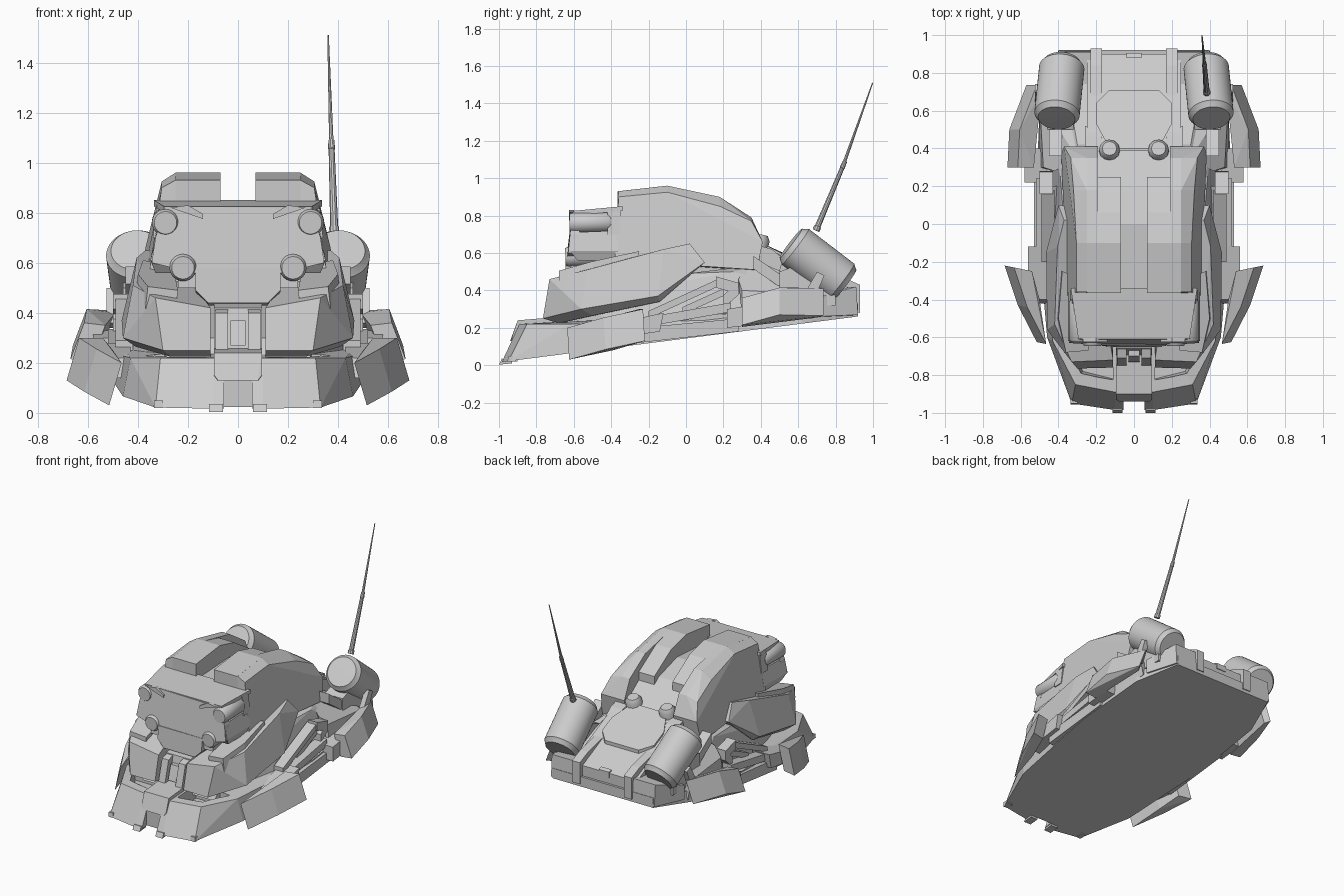
import bpy, bmesh, math
from mathutils import Vector

if "Cube" in bpy.data.objects:
    bpy.data.objects.remove(bpy.data.objects["Cube"])

grey = bpy.data.materials.new("armour_grey")
grey.use_nodes = True
grey.diffuse_color = (0.6, 0.6, 0.6, 1)
grey.node_tree.nodes["Principled BSDF"].inputs["Base Color"].default_value = (0.6, 0.6, 0.6, 1)


def finish(name, bm, smooth=False):
    bmesh.ops.recalc_face_normals(bm, faces=bm.faces)
    mesh = bpy.data.meshes.new(name)
    bm.to_mesh(mesh)
    bm.free()
    mesh.materials.append(grey)
    ob = bpy.data.objects.new(name, mesh)
    bpy.context.collection.objects.link(ob)
    if smooth:
        bpy.ops.object.select_all(action='DESELECT')
        ob.select_set(True)
        bpy.context.view_layer.objects.active = ob
        bpy.ops.object.shade_smooth_by_angle(angle=math.radians(35))
    return ob


def facet(name, pts, both=True):
    """Faceted solid around points; both joins the points with their mirror image."""
    pts = [Vector(p) for p in pts]
    if both:
        pts += [Vector((-p.x, p.y, p.z)) for p in pts]
    bm = bmesh.new()
    for p in pts:
        bm.verts.new(p)
    out = bmesh.ops.convex_hull(bm, input=bm.verts)
    junk = {v for v in out["geom_interior"] + out["geom_unused"] if isinstance(v, bmesh.types.BMVert)}
    bmesh.ops.delete(bm, geom=list(junk), context='VERTS')
    bmesh.ops.dissolve_limit(bm, angle_limit=0.12, verts=bm.verts, edges=bm.edges)
    return finish(name, bm)


def pair(name, pts):
    """A separate faceted solid on each side."""
    for side, s in (("left", 1), ("right", -1)):
        facet(side + "_" + name, [(s * x, y, z) for x, y, z in pts], False)


def slab(x0, x1, profile):
    """Points of a side profile (y, z) spanning x0 to x1."""
    return [(x, y, z) for x in (x0, x1) for y, z in profile]


def swept(pts, dx, dy, dz):
    """Points plus a copy moved by an offset."""
    return pts + [(x + dx, y + dy, z + dz) for x, y, z in pts]


def tube(name, a, b, rings, sides=24):
    """Turned solid from a to b; rings are (fraction along, radius)."""
    a, b = Vector(a), Vector(b)
    turn = (b - a).to_track_quat('Z', 'Y')
    bm = bmesh.new()
    loops = []
    for t, r in rings:
        loops.append([bm.verts.new(a.lerp(b, t) + turn @ Vector(
            (r * math.cos(k * math.tau / sides), r * math.sin(k * math.tau / sides), 0)))
            for k in range(sides)])
    for lo, hi in zip(loops, loops[1:]):
        for k in range(sides):
            j = (k + 1) % sides
            bm.faces.new((lo[k], lo[j], hi[j], hi[k]))
    bm.faces.new(loops[0])
    bm.faces.new(loops[-1])
    return finish(name, bm, True)


def tubes(name, a, b, rings, sides=24):
    for side, s in (("left", 1), ("right", -1)):
        tube(side + "_" + name, (s * a[0], *a[1:]), (s * b[0], *b[1:]), rings, sides)


def floor(y):
    """Height of the pitched underside."""
    return 0.015 + 0.128 * (y + 1)


def cut(ob, name, pts):
    tool = facet(name, pts, False)
    tool.hide_render = True
    tool.hide_viewport = True
    mod = ob.modifiers.new(name, 'BOOLEAN')
    mod.object = tool
    mod.operation = 'DIFFERENCE'
    mod.solver = 'EXACT'


# Lower hull with pitched flat underside
rim = [(.33, -.95), (.46, -.6), (.52, .1), (.5, .62), (.39, .92)]
base = facet("lower_hull", [(x, y, floor(y)) for x, y in rim] + [(.1, -.985, floor(-.985)),
             (.1, -.89, .22), (.31, -.85, .22), (.43, -.62, .22), (.51, .1, .24), (.49, .62, .3), (.39, .92, .33)])
for s in (1, -1):
    cut(base, "nose_trough_cutter", [(s * x, y, z) for x, y, z in
        [(.11, -.83, .3), (.29, -.8, .3), (.38, -.62, .3), (.11, -.62, .3),
         (.11, -.82, .14), (.27, -.78, .14), (.36, -.62, .14), (.11, -.62, .14)]])
cut(base, "nose_notch_cutter", slab(-.055, .055, [(-1.05, -.1), (-1.05, .3), (-.93, .3), (-.93, -.1)]))

# Upper hull and rear deck
facet("upper_hull", [(.28, -.66, .18), (.3, -.6, .3), (.39, -.15, .42), (.37, 0, .49), (.43, -.2, .2), (.45, .25, .24),
      (.39, .25, .5), (.3, .42, .54), (.45, .5, .33), (.41, .6, .38), (.38, .88, .34)])
facet("rear_deck", slab(0, .25, [(.3, .63), (.43, .625), (.6, .52), (.9, .4), (.9, .3), (.3, .3)]))
facet("deck_plate", slab(0, .13, [(.4, .655), (.48, .62), (.71, .515), (.71, .45), (.4, .5)])
      + [(.2, .53, .59), (.2, .64, .54), (.2, .6, .48)])
pair("deck_cheek", slab(.17, .26, [(.36, .65), (.46, .62), (.52, .57), (.5, .5), (.36, .5)]))
pair("deck_rail", slab(.17, .23, [(.68, .51), (.84, .47), (.93, .43), (.93, .28), (.68, .35)]))
pair("rear_corner", slab(.23, .4, [(.74, .4), (.91, .42), (.92, .27), (.74, .25)]) + [(.48, .7, .36), (.48, .7, .26)])
facet("tail_latch", slab(0, .04, [(.88, .42), (.905, .41), (.905, .37), (.88, .37)]))


# Side frames, fenders and sills
def strut(name, x, a, b, w):
    pair(name, slab(x - .07, x, [(y, z + d) for y, z in (a, b) for d in (-w, w)]))


strut("upper_strut", .49, (-.2, .27), (.18, .445), .02)
strut("lower_strut", .52, (-.16, .24), (.24, .31), .025)
strut("rear_strut", .5, (.16, .445), (.28, .41), .03)
strut("frame_end", .5, (.2, .34), (.28, .41), .035)
strut("mid_brace", .47, (-.02, .29), (.2, .39), .02)
strut("aft_brace", .45, (.36, .55), (.52, .44), .035)
pair("sill", slab(.44, .53, [(-.25, .12), (-.25, .2), (.28, .25), (.28, .18)]))
pair("rear_fender", [(.3, .35, .56), (.42, .28, .46), (.48, .3, .4), (.5, .66, .38),
                     (.35, .62, .44), (.5, .3, .25), (.49, .68, .25), (.35, .4, .3)])
pair("skirt_bracket", slab(.46, .58, [(.22, .2), (.22, .3), (.4, .33), (.4, .22)]))
pair("front_skirt_bracket", slab(.43, .56, [(-.42, .14), (-.4, .22), (-.12, .28), (-.14, .18)]))

# Hanging side skirts
pair("front_skirt", swept([(.465, -.635, .2), (.565, -.44, .255), (.635, -.23, .3),
                           (.54, -.25, .3), (.5, -.4, .25)], .05, .01, -.17))
pair("rear_skirt", swept([(.515, .735, .41), (.605, .5, .415), (.615, .3, .36),
                          (.53, .3, .35), (.49, .7, .4)], .055, 0, -.145))

# Big front shoulder pods
pair("front_pod", [(.11, -.76, .25), (.3, -.765, .25), (.46, -.56, .3), (.465, -.15, .37),
                   (.11, -.72, .42), (.33, -.73, .46), (.42, -.53, .51), (.405, -.12, .62),
                   (.37, .02, .65), (.3, .02, .64), (.4, .1, .55), (.3, .09, .54), (.2, -.2, .55),
                   (.11, -.66, .225), (.27, -.68, .225), (.41, -.5, .265), (.42, -.14, .34), (.15, -.2, .3)])
pair("pod_crest", swept([(.24, -.67, .49), (.36, -.68, .505), (.4, -.5, .555), (.38, -.25, .61), (.26, -.3, .59)],
                        .01, 0, -.09))

# Nose, neck and bumper details
facet("nose_block", slab(0, .095, [(-.93, .15), (-.9, .24), (-.66, .26), (-.6, .2), (-.8, .12)])
      + [(.08, -.94, .13), (.08, -.8, .12)])
facet("neck_block", slab(0, .095, [(-.7, .22), (-.66, .42), (-.4, .46), (-.4, .22)]))
pair("neck_rib", slab(.04, .09, [(-.75, .25), (-.71, .4), (-.64, .42), (-.64, .25)]))
facet("neck_grille", slab(0, .03, [(-.73, .27), (-.7, .37), (-.64, .37), (-.64, .27)]))
pair("bumper_tab", slab(.06, .115, [(-1, .003), (-.985, .035), (-.93, .03), (-.93, .01)]))
pair("bumper_foot", slab(.3, .335, [(-.955, .02), (-.95, .05), (-.9, .05), (-.9, .02)]))

# Head: core with centre groove, ridges and side shells
facet("head_core", slab(0, .3, [(-.4, .46), (-.36, .82), (0, .84), (.2, .78), (.39, .64), (.39, .48)]))
pair("head_ridge", slab(.07, .2, [(-.36, .93), (-.1, .96), (.06, .92), (.25, .8), (.25, .6), (-.36, .6)]))
pair("head_front_ridge", slab(.07, .25, [(-.365, .93), (-.1, .96), (-.08, .7), (-.365, .7)]))
pair("head_side_shell", slab(.19, .25, [(-.36, .93), (-.1, .96), (.18, .9), (.35, .79), (.41, .66), (.38, .5)])
     + [(.305, -.36, .9), (.305, -.1, .925), (.32, .18, .85), (.335, .35, .77),
        (.355, -.38, .56), (.37, .1, .55), (.385, .38, .51), (.37, .41, .66), (.2, -.38, .55)])

# Face box, with side bays holding the lamps
facet("face_roof", swept([(.295, -.605, .825), (.335, -.34, .85)], 0, 0, -.025))
facet("face_core", slab(0, .24, [(-.6, .82), (-.35, .84), (-.35, .5), (-.62, .5)]))
facet("face_shelf", [(.325, -.61, .71), (.33, -.36, .72), (.35, -.62, .61), (.35, -.36, .61),
                     (.33, -.58, .56), (.33, -.36, .56)])
facet("face_plate", swept([(.2, -.61, .825), (.295, -.61, .815), (.33, -.62, .7), (.345, -.63, .6),
                           (.18, -.64, .56)], 0, .05, 0))
pair("bay_post", swept([(.24, -.42, .83), (.325, -.42, .83), (.34, -.42, .7), (.24, -.42, .7)], 0, .07, 0))
facet("chin_plate", [(.17, -.64, .58), (.17, -.645, .49), (.12, -.65, .44),
                     (.17, -.5, .58), (.17, -.5, .48), (.12, -.5, .43)])
pair("brow_lip", swept([(x, -.625, z) for x, z in ((.14, .775), (.14, .795), (.2, .83), (.27, .82), (.2, .81))],
                       0, .025, 0))
lamp = [(0, .045), (.06, .054), (.94, .054), (1, .045)]
tubes("upper_lamp", (.29, -.623, .76), (.29, -.4, .765), lamp)
tubes("lower_lamp", (.22, -.645, .58), (.22, -.4, .59), lamp)

# Rear drums and their cradles
drum = [(0, .085), (0.001, .098), (.07, .116), (.08, .12), (.92, .12), (.93, .116), (1, .1)]
tubes("drum", (.41, .56, .652), (.38, .85, .43), drum, 40)
pair("drum_cradle", slab(.32, .46, [(.5, .5), (.58, .53), (.8, .42), (.8, .32), (.5, .32)]))
pair("drum_strap", slab(.49, .525, [(.7, .5), (.74, .48), (.68, .34), (.62, .36)]))

# Deck caps and aerial
tubes("deck_cap", (.13, .375, .6), (.13, .4, .7), [(0, .055), (.75, .055), (1, .038)], 12)
tube("aerial_lower", (.385, .695, .72), (.373, .85, 1.09),
     [(0, .02), (.06, .02), (.065, .016), (.9, .012), (.905, .014), (1, .012)], 10)
tube("aerial_upper", (.373, .845, 1.08), (.36, .998, 1.51), [(0, .009), (1, .003)], 8)
